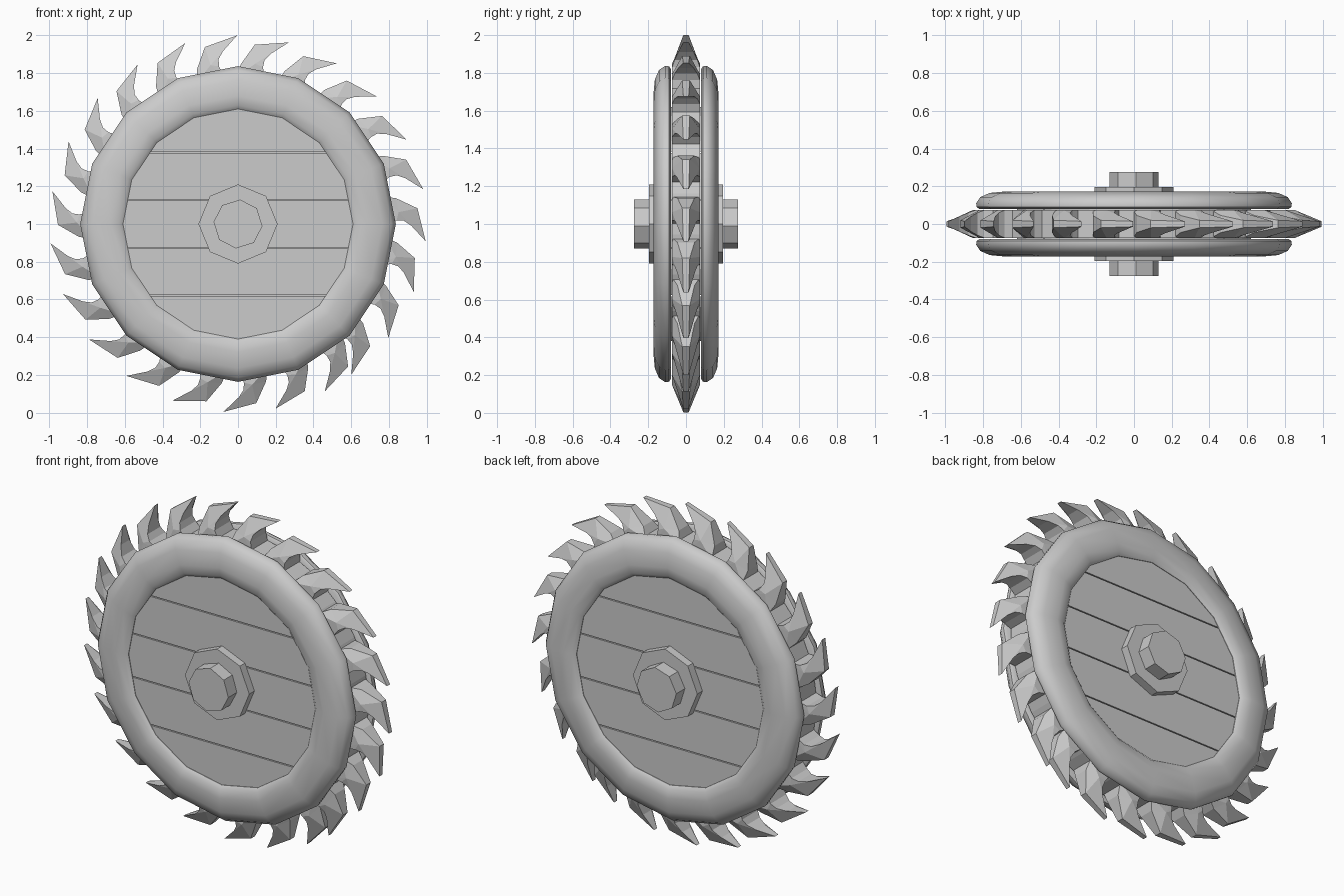
import bpy, bmesh
from math import sin, cos, radians, pi
from mathutils import Vector

if "Cube" in bpy.data.objects:
    bpy.data.objects.remove(bpy.data.objects["Cube"])


def polar(angle, r, y):
    """Point on the wheel: clockwise angle in degrees from the top."""
    a = radians(angle)
    return Vector((r * sin(a), y, 1 + r * cos(a)))


def finish(name, bm, smooth=None):
    bmesh.ops.recalc_face_normals(bm, faces=bm.faces)
    me = bpy.data.meshes.new(name)
    bm.to_mesh(me)
    bm.free()
    ob = bpy.data.objects.new(name, me)
    bpy.context.collection.objects.link(ob)
    if smooth:
        bpy.ops.object.select_all(action='DESELECT')
        ob.select_set(True)
        bpy.context.view_layer.objects.active = ob
        bpy.ops.object.shade_smooth_by_angle(angle=radians(smooth))
    return ob


def disc(bm, sides, r, half, turn=0):
    """Solid polygonal disc along y."""
    rings = [[bm.verts.new(polar(turn + 360 * i / sides, r, y)) for i in range(sides)]
             for y in (-half, half)]
    for loop in rings:
        bm.faces.new(loop)
    for i in range(sides):
        j = (i + 1) % sides
        bm.faces.new((rings[0][i], rings[0][j], rings[1][j], rings[1][i]))


# Rounded rims, front and back
rim_profile = [(.61, .08), (.61, .15), (.63, .166), (.68, .173), (.765, .165),
               (.815, .143), (.837, .11), (.835, .09), (.82, .08)]
for side, label in ((-1, "front_rim"), (1, "back_rim")):
    bm = bmesh.new()
    loops = [[bm.verts.new(polar(22.5 * i, r, side * y)) for r, y in rim_profile]
             for i in range(16)]
    n = len(rim_profile)
    for i in range(16):
        a, b = loops[i], loops[(i + 1) % 16]
        for k in range(n):
            m = (k + 1) % n
            bm.faces.new((a[k], a[m], b[m], b[k]))
    finish(label, bm, 50)

# Five planks sliced out of one disc
seams = [.3, .62, .872, 1.128, 1.38, 1.7]
for i in range(5):
    bm = bmesh.new()
    disc(bm, 16, .62, .147)
    for z, direction in ((seams[i] + .003, -1), (seams[i + 1] - .003, 1)):
        cut = bmesh.ops.bisect_plane(bm, geom=bm.verts[:] + bm.edges[:] + bm.faces[:],
                                     plane_co=(0, 0, z), plane_no=(0, 0, direction),
                                     clear_outer=True)
        edges = [e for e in cut['geom_cut'] if isinstance(e, bmesh.types.BMEdge)]
        if edges:
            bmesh.ops.holes_fill(bm, edges=edges)
    finish(f"plank_{i + 1}", bm)

# Core disc carrying the teeth
bm = bmesh.new()
disc(bm, 46, .80, .073)
finish("blade_core", bm)

# Hooked teeth: (angle from tip, radius, half width)
outline = [(0, 1.0, .014), (-4.3, .93, .04), (-6.4, .88, .06), (-6.6, .842, .073),
           (-5, .78, .075), (-16, .78, .075), (-14.6, .848, .045), (-10.3, .955, .02)]
bm = bmesh.new()
for k in range(-13, 10):
    turn = -.3 + 15.93 * k
    sides = []
    for s in (-1, 1):
        loop = [bm.verts.new(polar(turn + a, r, s * w)) for a, r, w in outline]
        mid = bm.verts.new(polar(turn - 9.5, .855, s * .074))
        for i in range(len(loop)):
            bm.faces.new((loop[i], loop[(i + 1) % len(loop)], mid))
        sides.append(loop)
    for i in range(len(outline)):
        j = (i + 1) % len(outline)
        bm.faces.new((sides[0][i], sides[0][j], sides[1][j], sides[1][i]))
finish("saw_teeth", bm)

# Hub flange and axle
bm = bmesh.new()
disc(bm, 8, .21, .195)
finish("hub_flange", bm)
bm = bmesh.new()
disc(bm, 8, .13, .275, 5)
finish("axle", bm)
